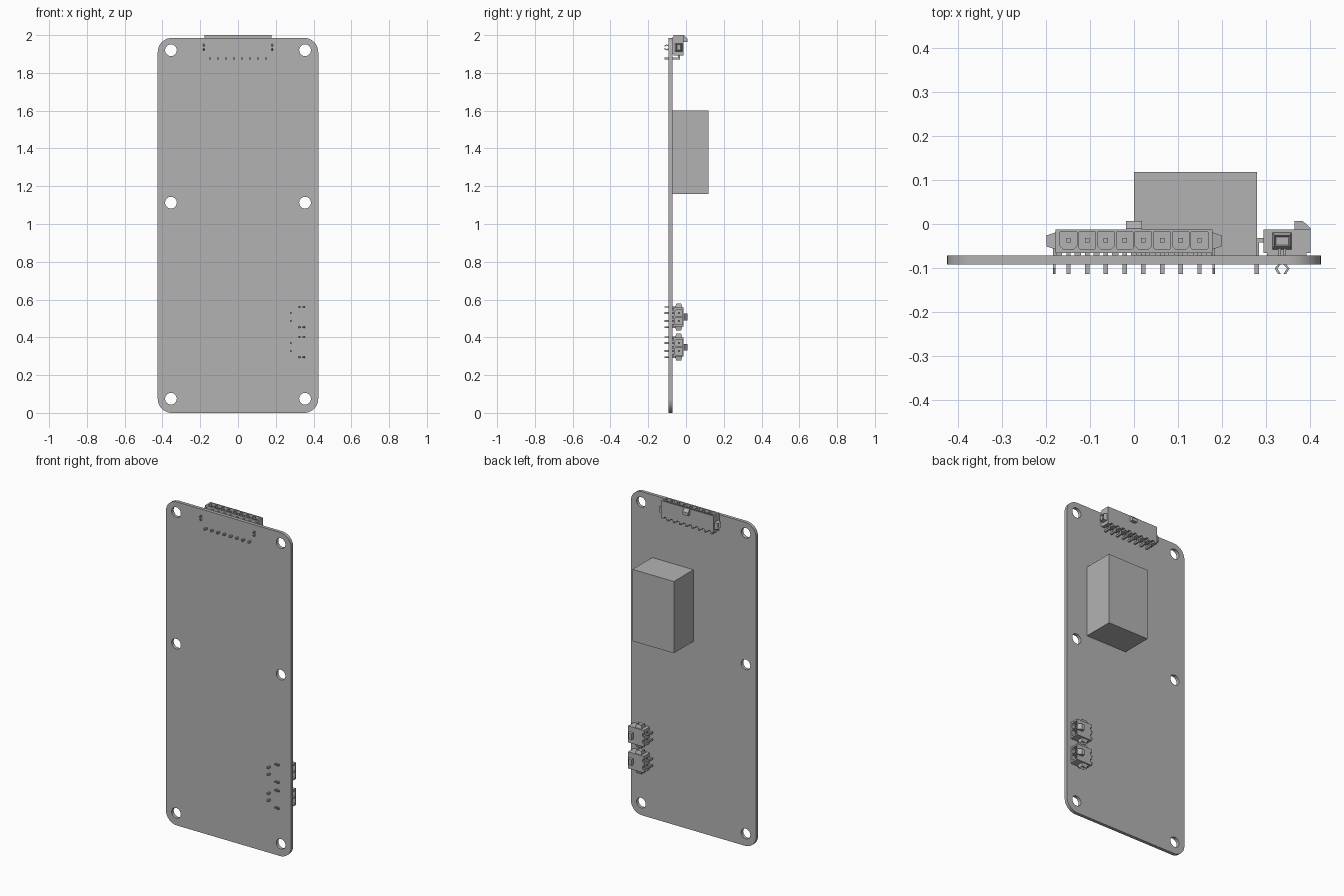
import bpy, bmesh, math
from mathutils import Matrix, Vector

if "Cube" in bpy.data.objects:
    bpy.data.objects.remove(bpy.data.objects["Cube"], do_unlink=True)

grey = bpy.data.materials.new("plain grey")
grey.use_nodes = True
colour = (0.45, 0.45, 0.45, 1)
grey.diffuse_color = colour
grey.node_tree.nodes["Principled BSDF"].inputs["Base Color"].default_value = colour

BOARD_FRONT, BOARD_BACK = -0.092, -0.072
PITCH = 0.0426
PIN_Y, PIN_END = -0.037, -0.114


def prism(bm, points, axis, start, end):
    """Extrude a 2D outline along one axis; points use the other two axes in order."""
    def place(p, t):
        c = list(p)
        c.insert(axis, t)
        return c
    low = [bm.verts.new(place(p, start)) for p in points]
    high = [bm.verts.new(place(p, end)) for p in points]
    faces = [bm.faces.new(low), bm.faces.new(high)]
    for i in range(len(points)):
        j = (i + 1) % len(points)
        faces.append(bm.faces.new((low[i], low[j], high[j], high[i])))
    bmesh.ops.recalc_face_normals(bm, faces=faces)
    return faces


def box(bm, x0, x1, y0, y1, z0, z1):
    return prism(bm, [(x0, y0), (x1, y0), (x1, y1), (x0, y1)], 2, z0, z1)


def finish(name, bm, matrix=None):
    mesh = bpy.data.meshes.new(name)
    bm.to_mesh(mesh)
    bm.free()
    mesh.materials.append(grey)
    obj = bpy.data.objects.new(name, mesh)
    bpy.context.collection.objects.link(obj)
    if matrix:
        obj.matrix_world = matrix
    return obj


def cut(obj, cutter):
    """Subtract the cutter, bake the result and drop the cutter."""
    cutter.hide_render = True
    mod = obj.modifiers.new("cut", "BOOLEAN")
    mod.operation, mod.solver, mod.object = "DIFFERENCE", "EXACT", cutter
    bpy.context.view_layer.update()
    graph = bpy.context.evaluated_depsgraph_get()
    mesh = bpy.data.meshes.new_from_object(obj.evaluated_get(graph))
    obj.modifiers.clear()
    obj.data = mesh
    bpy.data.objects.remove(cutter, do_unlink=True)


def arc(cx, cy, r, a0, a1, n):
    return [(cx + r * math.cos(a0 + (a1 - a0) * i / n),
             cy + r * math.sin(a0 + (a1 - a0) * i / n)) for i in range(n + 1)]


# Circuit board with rounded corners
W, H, R = 0.425, 1.985, 0.075
outline = []
for k, (cx, cz) in enumerate([(W - R, H - R), (R - W, H - R), (R - W, R), (W - R, R)]):
    outline += arc(cx, cz, R, k * math.pi / 2, (k + 1) * math.pi / 2, 10)
bm = bmesh.new()
prism(bm, outline, 1, BOARD_FRONT, BOARD_BACK)
board = finish("circuit_board", bm)

# Six mounting holes
bm = bmesh.new()
for x in (-0.355, 0.355):
    for z in (0.075, 1.113, 1.92):
        prism(bm, arc(x, z, 0.031, 0, math.tau, 32)[:-1], 1, -0.2, 0.0)
cut(board, finish("hole_cutter", bm))
board.select_set(True)
bpy.context.view_layer.objects.active = board
bpy.ops.object.shade_smooth_by_angle(angle=math.radians(30))

# Large component block
bm = bmesh.new()
box(bm, 0.0, 0.28, BOARD_BACK, 0.118, 1.16, 1.6)
finish("component_block", bm)


def connector(name, count, matrix):
    """Header in local axes: x along the row, y out of the mating face, z off the board."""
    half = count * PITCH / 2 + 0.008
    centres = [(i - (count - 1) / 2) * PITCH for i in range(count)]

    # Housing shell
    bm = bmesh.new()
    box(bm, -half, half, -0.107, 0, -0.066, -0.012)
    housing = finish(name + "_housing", bm, matrix)

    # Pockets in the mating face and notches along the rear edge
    bm = bmesh.new()
    for i, u in enumerate(centres):
        w, c = 0.019, 0.007 if i % 2 else 0.002
        lo, hi = -0.057, -0.018
        prism(bm, [(u - w + c, lo), (u + w - c, lo), (u + w, lo + c), (u + w, hi),
                   (u - w, hi), (u - w, lo + c)], 1, -0.08, 0.01)
        box(bm, u - 0.008, u + 0.008, -0.12, -0.097, -0.08, 0)
    cut(housing, finish(name + "_cutter", bm, matrix))

    # Latch ramp and standoff feet
    bm = bmesh.new()
    prism(bm, [(-0.037, -0.014), (0, -0.014), (0, -0.010), (-0.018, 0.007), (-0.037, 0.007)],
          0, -0.018, 0.018)
    for i in range(count + 1):
        u = (i - count / 2) * PITCH
        box(bm, u - 0.007, u + 0.007, -0.1, -0.01, BOARD_BACK, -0.064)
    finish(name + "_latch_and_feet", bm, matrix)

    # Contact pins bent down through the board
    bm = bmesh.new()
    t = 0.005
    for u in centres:
        prism(bm, [(-0.01, PIN_Y - t), (-0.01, PIN_Y + t), (-0.128, PIN_Y + t),
                   (-0.128, PIN_END), (-0.118, PIN_END), (-0.118, PIN_Y - t)],
              0, u - t, u + t)
    finish(name + "_pins", bm, matrix)

    # Tapered side ears with a window, and forked board clips
    ears, clips = bmesh.new(), bmesh.new()
    for side in (-1, 1):
        a, b = side * (half - 0.001), side * (half + 0.021)
        faces = box(ears, min(a, b), max(a, b), -0.087, -0.043, -0.058, -0.019)
        outer = max(faces, key=lambda f: f.calc_center_median().x * side)
        mid = outer.calc_center_median()
        for v in outer.verts:
            v.co.y = mid.y + (v.co.y - mid.y) * 0.8
            v.co.z = mid.z + (v.co.z - mid.z) * 0.65
        bmesh.ops.inset_region(ears, faces=[outer], thickness=0.005)
        bmesh.ops.translate(ears, verts=outer.verts, vec=Vector((-side * 0.012, 0, 0)))
        for s in (-1, 1):
            path = [(0.009, -0.05), (0.009, -0.092), (0.017, -0.101), (0.009, PIN_END)]
            strip = path + [(d + (-0.006 if i else 0.006) * 1, z)
                            for i, (d, z) in enumerate([])]
            inner = [(d - 0.006, z) for d, z in reversed(path)]
            u = side * (half + 0.003)
            prism(clips, [(-0.065 + s * d, z) for d, z in strip + inner],
                  0, u - 0.003, u + 0.003)
    finish(name + "_ears", ears, matrix)
    finish(name + "_board_clips", clips, matrix)


def frame(u, v, w, origin):
    return Matrix.Translation(origin) @ Matrix((u, v, w)).transposed().to_4x4()


# Eight-way header on the top edge, two two-way headers on the left edge
connector("top_connector", 8, frame((-1, 0, 0), (0, 0, 1), (0, 1, 0), (0, 0, 2.0)))
for label, z in (("upper", 0.507), ("lower", 0.348)):
    connector(label + "_side_connector", 2,
              frame((0, 0, 1), (1, 0, 0), (0, 1, 0), (0.402, 0, z)))
